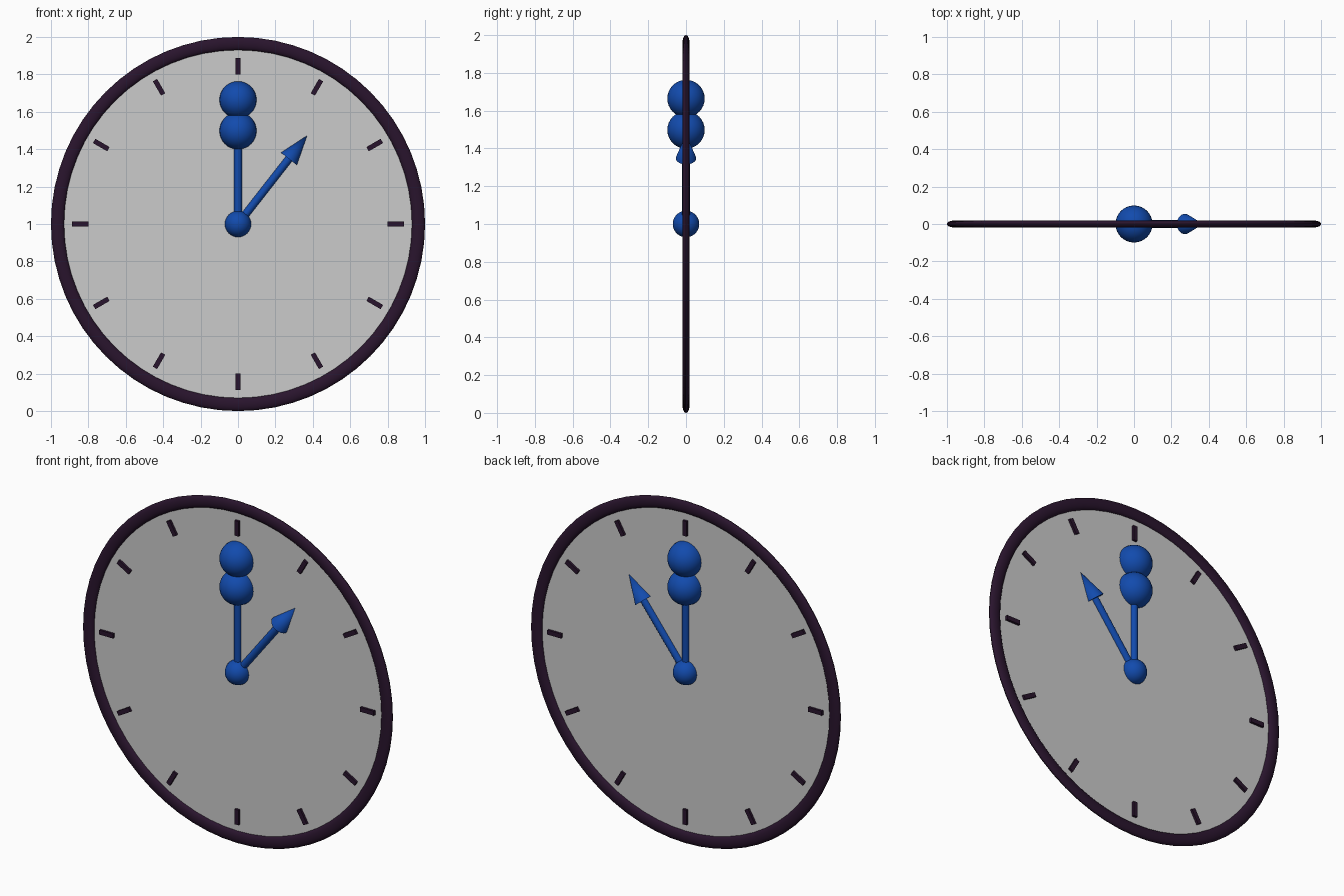
import bpy, math
from mathutils import Vector

if "Cube" in bpy.data.objects:
    bpy.data.objects.remove(bpy.data.objects["Cube"])

CENTRE = Vector((0, 0, 1))
TURN = (math.pi / 2, 0, 0)


def material(name, rgb):
    m = bpy.data.materials.new(name)
    m.diffuse_color = (*rgb, 1)
    m.use_nodes = True
    m.node_tree.nodes["Principled BSDF"].inputs["Base Color"].default_value = m.diffuse_color
    return m


dark = material("dark_plum", (0.022, 0.007, 0.026))
blue = material("blue", (0.006, 0.07, 0.42))


def finish(name, mat=None, smooth=True):
    ob = bpy.context.object
    ob.name = name
    if mat:
        ob.data.materials.append(mat)
    bpy.ops.object.transform_apply(location=False, rotation=True, scale=True)
    if smooth:
        bpy.ops.object.shade_smooth_by_angle(angle=math.radians(40))
    return ob


def on_dial(angle, r):
    """Point on the dial, angle clockwise from twelve."""
    return CENTRE + Vector((math.sin(angle), 0, math.cos(angle))) * r


def rod(name, angle, r0, r1, rad0, rad1):
    bpy.ops.mesh.primitive_cone_add(vertices=32, radius1=rad0, radius2=rad1, depth=r1 - r0,
                                    location=on_dial(angle, (r0 + r1) / 2),
                                    rotation=(0, angle, 0))
    finish(name, blue)


def ball(name, z, radius):
    bpy.ops.mesh.primitive_uv_sphere_add(segments=32, ring_count=16, radius=radius,
                                         location=(0, 0, z))
    finish(name, blue)


# Flattened round rim
bpy.ops.mesh.primitive_torus_add(major_segments=64, minor_segments=16, major_radius=0.965,
                                 minor_radius=0.035, location=CENTRE, rotation=TURN)
bpy.context.object.scale.z = 0.52
finish("rim", dark)

# Thin flat dial, seen from both sides
bpy.ops.mesh.primitive_circle_add(vertices=64, radius=0.96, fill_type='NGON',
                                  location=CENTRE, rotation=TURN)
finish("dial", smooth=False)

# Twelve hour marks passing through the dial
for i in range(12):
    a = i * math.tau / 12
    bpy.ops.mesh.primitive_cube_add(size=1, location=on_dial(a, 0.844), rotation=(0, a, 0))
    bpy.context.object.scale = (0.026, 0.028, 0.088)
    finish(f"hour_mark_{i + 1}", dark, smooth=False)

# Hub and long hand with two balls
ball("hub", 1.0, 0.07)
rod("ball_hand_shaft", 0, 0, 0.5, 0.021, 0.021)
ball("lower_ball", 1.498, 0.099)
ball("upper_ball", 1.664, 0.099)

# Arrow hand
ARROW = math.radians(38)
rod("arrow_hand_shaft", ARROW, 0, 0.47, 0.021, 0.021)
rod("arrow_head", ARROW, 0.442, 0.6, 0.054, 0)
